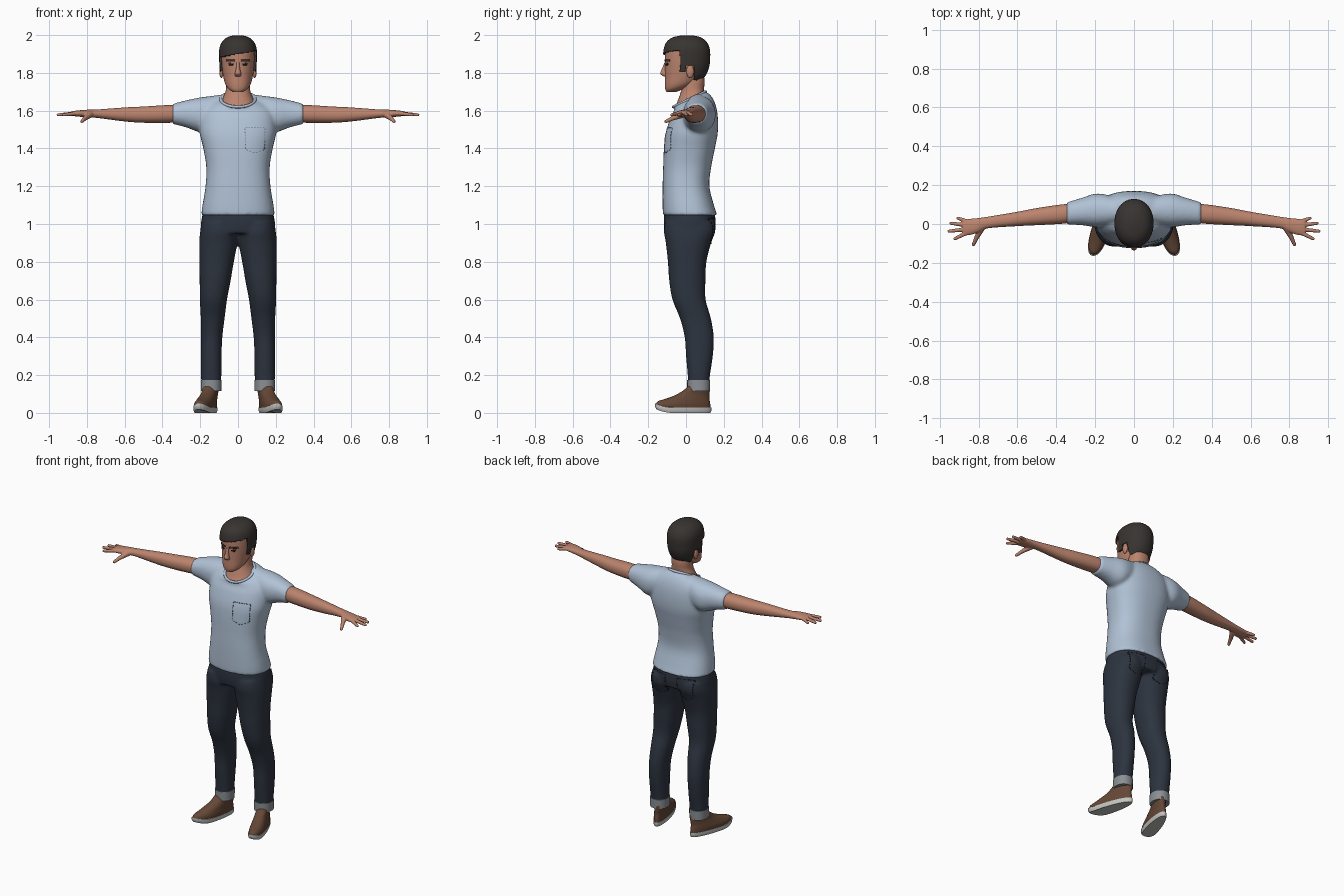
import bpy, bmesh
from math import sin, cos, pi, copysign, radians
from mathutils import Vector, Matrix

if "Cube" in bpy.data.objects:
    bpy.data.objects.remove(bpy.data.objects["Cube"])


def material(name, *rgb):
    m = bpy.data.materials.new(name)
    m.use_nodes = True
    m.diffuse_color = (*rgb, 1)
    m.node_tree.nodes["Principled BSDF"].inputs["Base Color"].default_value = (*rgb, 1)
    return m


SKIN = material("skin", .5, .23, .155)
HAIR = material("dark_hair", .04, .034, .031)
BEARD = material("brown_beard", .065, .035, .022)
SHIRT = material("pale_blue_cotton", .44, .54, .67)
STITCH = material("blue_grey_stitching", .13, .18, .25)
DENIM = material("dark_denim", .026, .034, .05)
CUFF = material("grey_denim_cuff", .26, .28, .3)
LEATHER = material("brown_leather", .13, .064, .037)
RUBBER = material("pale_rubber", .55, .55, .53)
DARK = material("near_black", .012, .012, .016)


def spline(rings, steps):
    """Smooth in-between rings through the given ones."""
    last = len(rings) - 1
    for i in range(last):
        p, q, r, s = (rings[min(max(j, 0), last)] for j in range(i - 1, i + 3))
        for k in range(steps):
            t = k / steps
            yield [b + .5 * t * (c - a + t * (2*a - 5*b + 4*c - d + t * (3 * (b - c) + d - a)))
                   for a, b, c, d in zip(p, q, r, s)]
    yield rings[-1]


def loft(bm, rings, axis="z", side=1, power=2.2, sides=40, steps=5, warp=None):
    """Rings: place on the axis, two centre values, two radii, optional tilt."""
    loops = []
    for t, a, b, ra, rb, *tilt in spline(rings, steps):
        loop = []
        for i in range(sides):
            c, s = cos(2 * pi * i / sides), sin(2 * pi * i / sides)
            u = ra * copysign(abs(c) ** (2 / power), c)
            v = rb * copysign(abs(s) ** (2 / power), s)
            if axis == "z":
                p = Vector((a + u, b + v, t + (tilt[0] * v if tilt else 0)))
            else:
                p = Vector((t, a + u, b + v))
            if warp:
                p = warp(p)
            p.x *= side
            loop.append(bm.verts.new(p))
        loops.append(loop)
    for low, high in zip(loops, loops[1:]):
        for i in range(sides):
            j = (i + 1) % sides
            bm.faces.new((low[i], low[j], high[j], high[i]))
    bm.faces.new(loops[0])
    bm.faces.new(loops[-1])


def finish(bm, name, mat, voxel=0, relax=0, angle=50):
    bmesh.ops.recalc_face_normals(bm, faces=bm.faces)
    mesh = bpy.data.meshes.new(name)
    bm.to_mesh(mesh)
    bm.free()
    mesh.shade_smooth()
    mesh.set_sharp_from_angle(angle=radians(angle))
    mesh.materials.append(mat)
    ob = bpy.data.objects.new(name, mesh)
    bpy.context.collection.objects.link(ob)
    if voxel:
        fuse = ob.modifiers.new("fuse", "REMESH")
        fuse.mode, fuse.voxel_size, fuse.use_smooth_shade = "VOXEL", voxel, True
        soft = ob.modifiers.new("soften", "SMOOTH")
        soft.factor, soft.iterations = .5, relax
    return ob


def ball(bm, centre, size):
    bmesh.ops.create_uvsphere(bm, u_segments=20, v_segments=12, radius=1,
                              matrix=Matrix.Translation(centre) @ Matrix.Diagonal((*size, 1)))


def taper(bm, a, b, ra, rb):
    """Finger: a tapered rod with a round tip."""
    a, b = Vector(a), Vector(b)
    turn = (b - a).to_track_quat("Z", "Y").to_matrix().to_4x4()
    bmesh.ops.create_cone(bm, cap_ends=True, segments=16, radius1=ra, radius2=rb,
                          depth=(b - a).length, matrix=Matrix.Translation((a + b) / 2) @ turn)
    ball(bm, b, (rb, rb, rb))


# Shirt: torso and sleeves fused together
bm = bmesh.new()
loft(bm, [(1.045, 0, .022, .195, .144, 0), (1.1, 0, .012, .188, .136, 0), (1.2, 0, 0, .172, .124, 0),
          (1.3, 0, .006, .168, .127, 0), (1.4, 0, .018, .184, .135, 0), (1.48, 0, .03, .202, .138, 0),
          (1.56, 0, .043, .2, .126, 0), (1.61, 0, .046, .185, .112, .15),
          (1.645, 0, .038, .145, .098, .3), (1.66, 0, .018, .096, .089, .47)], power=2.4)
for side in (1, -1):
    loft(bm, [(.07, .065, 1.61, .06, .078), (.14, .07, 1.59, .08, .088), (.2, .07, 1.578, .086, .092),
              (.27, .064, 1.583, .07, .073), (.348, .054, 1.583, .057, .053)], "x", side)
shirt = finish(bm, "shirt", SHIRT, .01, 6)

# Ribbed collar following the tilted neckline
curve = bpy.data.curves.new("collar", "CURVE")
curve.dimensions, curve.bevel_depth, curve.bevel_resolution = "3D", .008, 3
line = curve.splines.new("POLY")
line.points.add(47)
line.use_cyclic_u = True
for i, p in enumerate(line.points):
    v = .085 * sin(2 * pi * i / 48)
    p.co = (.091 * cos(2 * pi * i / 48), .018 + v, 1.66 + .47 * v, 1)
curve.materials.append(SHIRT)
bpy.context.collection.objects.link(bpy.data.objects.new("collar", curve))

# Trousers: hips and legs fused together
bm = bmesh.new()
loft(bm, [(.95, 0, .02, .195, .132), (1, 0, .02, .197, .138), (1.06, 0, .018, .186, .134)], power=2.3)
for side in (1, -1):
    loft(bm, [(.15, .142, .067, .051, .056), (.2, .142, .068, .054, .059), (.3, .142, .071, .055, .071),
              (.4, .14, .07, .057, .077), (.5, .134, .05, .063, .082), (.6, .13, .016, .072, .088),
              (.7, .121, .007, .082, .096), (.8, .113, .006, .091, .102), (.9, .104, .013, .101, .12),
              (.96, .1, .019, .1, .136), (1.01, .1, .02, .09, .13)], side=side)
trousers = finish(bm, "trousers", DENIM, .009, 5)


# Shoes: the foot turns outward, the toe is wider and lifts
def foot(p):
    width = 1 - 1.1 * p.y
    lift = max(0, -.07 - p.y)
    return Vector((.165 + (p.x - .165) * width - .27 * p.y, p.y, p.z + 2.5 * lift * lift))


for side, word in ((1, "left"), (-1, "right")):
    bm = bmesh.new()
    loft(bm, [(.115, .142, .067, .055, .06), (.175, .142, .067, .055, .061)], side=side, steps=2)
    finish(bm, word + "_cuff", CUFF)

    bm = bmesh.new()
    loft(bm, [(0, .165, -.014, .042, .143), (.012, .165, -.015, .046, .149), (.028, .165, -.015, .046, .149)],
         side=side, steps=2, warp=foot)
    finish(bm, word + "_sole", RUBBER)

    bm = bmesh.new()
    loft(bm, [(.026, .165, -.015, .044, .145), (.05, .165, -.008, .045, .136), (.075, .163, .012, .042, .112),
              (.1, .16, .04, .04, .085), (.125, .16, .06, .041, .066), (.14, .16, .066, .04, .058)],
         side=side, warp=foot)
    finish(bm, word + "_shoe", LEATHER)

    # Arm, palm, four fingers and thumb
    bm = bmesh.new()
    loft(bm, [(.28, .06, 1.583, .044, .042), (.36, .052, 1.583, .05, .047), (.5, .038, 1.579, .044, .043),
              (.6, .026, 1.58, .037, .037), (.75, .008, 1.584, .03, .022), (.8, -.006, 1.585, .037, .02),
              (.85, -.016, 1.585, .042, .016), (.88, -.018, 1.585, .037, .012)], "x", side)
    for root, x, y in ((.013, .906, .03), (-.007, .942, .004), (-.027, .952, -.037), (-.045, .922, -.076)):
        taper(bm, (.86 * side, root, 1.585), (x * side, y, 1.578), .0115, .0085)
    taper(bm, (.785 * side, -.02, 1.58), (.81 * side, -.07, 1.56), .019, .012)
    taper(bm, (.81 * side, -.07, 1.56), (.826 * side, -.106, 1.543), .012, .009)
    finish(bm, word + "_arm", SKIN, .004, 3)


# Head, with shells of the same form for hair, beard, brows and eyes
def head_form(bm):
    loft(bm, [(1.7, 0, -.078, .028, .026), (1.715, 0, -.06, .05, .05), (1.74, 0, -.035, .067, .077),
              (1.78, 0, -.012, .078, .099), (1.83, 0, 0, .086, .111), (1.88, 0, .003, .089, .114),
              (1.925, 0, .004, .088, .111), (1.957, 0, .003, .076, .097), (1.978, 0, .004, .053, .069),
              (1.988, 0, .006, .02, .026)], sides=128, steps=10, power=2.15)


bm = bmesh.new()
head_form(bm)
loft(bm, [(1.78, 0, -.103, .012, .012), (1.789, 0, -.111, .017, .019), (1.8, 0, -.115, .016, .021),
          (1.825, 0, -.112, .01, .014), (1.855, 0, -.106, .008, .008)], sides=20)
for side in (1, -1):
    ball(bm, (.088 * side, .022, 1.807), (.011, .02, .034))
finish(bm, "head", SKIN)

bm = bmesh.new()
loft(bm, [(1.655, 0, .018, .084, .079, .47), (1.675, 0, .024, .075, .07, .4),
          (1.71, 0, .034, .064, .062, .2), (1.76, 0, .042, .062, .056, 0), (1.82, 0, .035, .06, .055, 0)])
finish(bm, "neck", SKIN)


def shell(name, mat, thick, keep):
    bm = bmesh.new()
    head_form(bm)
    bmesh.ops.recalc_face_normals(bm, faces=bm.faces)
    bm.normal_update()
    drop = [f for f in bm.faces if not keep(f.calc_center_median())]
    bmesh.ops.delete(bm, geom=drop, context="FACES")
    ob = finish(bm, name, mat)
    wall = ob.modifiers.new("thickness", "SOLIDIFY")
    wall.thickness, wall.offset = thick, 1


def hair_area(p):
    if p.y < -.03:
        return p.z > 1.9 + .2 * p.x
    if p.y < 0:
        return p.z > 1.81
    return p.z > (1.842 if p.y < .042 else 1.765)


def beard_area(p):
    lips = abs(p.x) < .02 and 1.754 < p.z < 1.764
    moustache = abs(p.x) < .036 and p.z < 1.783 - .25 * abs(p.x)
    cheek = p.z < 1.755 + max(0, p.y + .06) * 1.1
    return p.y < .004 and p.z < 1.81 and (cheek or moustache) and not lips


def brow_area(p):
    x = abs(p.x)
    return p.y < 0 and .016 < x < .062 and abs(p.z - 1.866 + 3 * (x - .04) ** 2) < .005


def eye_area(p):
    return p.y < 0 and ((abs(p.x) - .038) / .014) ** 2 + ((p.z - 1.847) / .006) ** 2 < 1


shell("hair", HAIR, .011, hair_area)
shell("beard", BEARD, .005, beard_area)
shell("eyebrows", HAIR, .003, brow_area)
shell("eyes", DARK, .0015, eye_area)


# Pocket stitching: short dashes laid on the cloth
def stitches(name, mat, cloth, centre, corners, facing):
    surface = cloth.evaluated_get(bpy.context.evaluated_depsgraph_get())
    bm = bmesh.new()
    points = [Vector((centre[0] + x, 0, centre[1] + z)) for x, z in corners]
    for a, b in zip(points, points[1:] + points[:1]):
        count = max(2, round((b - a).length / .016))
        turn = (b - a).to_track_quat("X", "Y").to_matrix().to_4x4()
        for i in range(count):
            p = a.lerp(b, (i + .5) / count)
            hit, spot, *_ = surface.ray_cast(Vector((p.x, facing, p.z)), Vector((0, -facing, 0)))
            if hit:
                bmesh.ops.create_cube(bm, size=1, matrix=Matrix.Translation(spot) @ turn
                                      @ Matrix.Diagonal((.01, .004, .004, 1)))
    finish(bm, name, mat)


pocket = [(-.053, .065), (.053, .065), (.05, -.05), (0, -.07), (-.05, -.05)]
bpy.context.view_layer.update()
stitches("chest_pocket_stitching", STITCH, shirt, (.09, 1.445), pocket, -1)
for side, word in ((1, "left"), (-1, "right")):
    stitches(word + "_back_pocket_stitching", DARK, trousers, (.095 * side, .965), pocket, 1)
